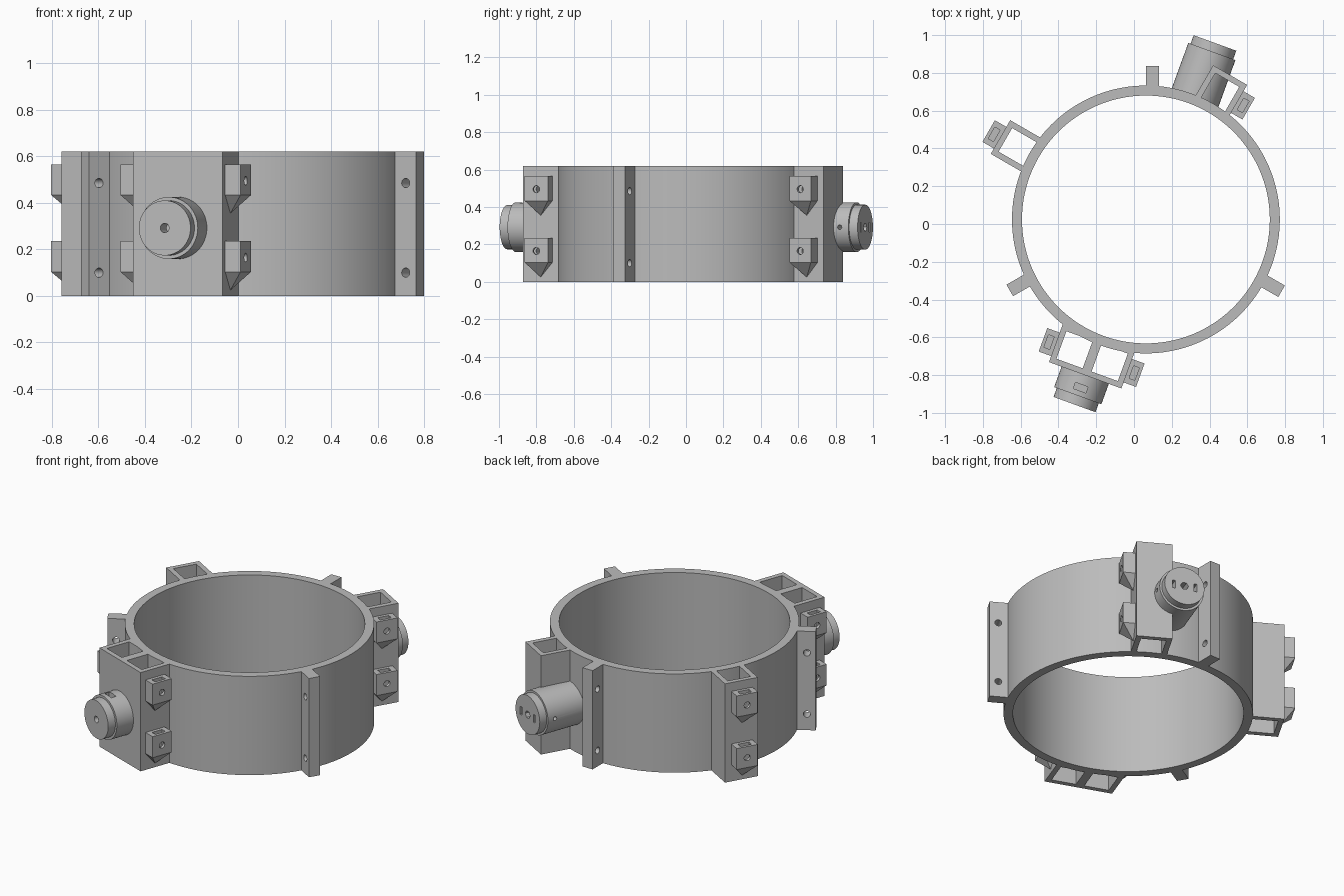
import bpy, bmesh
from math import radians
from mathutils import Matrix, Vector

if "Cube" in bpy.data.objects:
    bpy.data.objects.remove(bpy.data.objects["Cube"])

HEIGHT = 0.62
CENTRE = Vector((0.063, 0.024, 0))
RING_IN, RING_OUT = 0.656, 0.709

grey = bpy.data.materials.new("plain grey")
grey.use_nodes = True
colour = (0.5, 0.5, 0.5, 1)
grey.diffuse_color = colour
grey.node_tree.nodes["Principled BSDF"].inputs["Base Color"].default_value = colour


def frame(angle):
    """Local x points away from the ring axis, local y runs along the ring."""
    return Matrix.Translation(CENTRE) @ Matrix.Rotation(radians(angle), 4, 'Z')


def make(name, bm, matrix):
    bmesh.ops.transform(bm, matrix=matrix, verts=bm.verts)
    bmesh.ops.recalc_face_normals(bm, faces=bm.faces)
    mesh = bpy.data.meshes.new(name)
    bm.to_mesh(mesh)
    bm.free()
    mesh.materials.append(grey)
    obj = bpy.data.objects.new(name, mesh)
    bpy.context.collection.objects.link(obj)
    return obj


def block(name, matrix, x, y, z):
    bm = bmesh.new()
    bmesh.ops.create_cube(bm, size=1)
    for v in bm.verts:
        v.co = [(a + b) / 2 + c * (b - a) for (a, b), c in zip((x, y, z), v.co)]
    return make(name, bm, matrix)


def rod(name, matrix, start, end, radius, sides=64):
    """Cylinder along local x."""
    bm = bmesh.new()
    bmesh.ops.create_cone(bm, cap_ends=True, segments=sides, radius1=radius,
                          radius2=radius, depth=end - start)
    turn = Matrix.Translation(((start + end) / 2, 0, 0)) @ Matrix.Rotation(radians(90), 4, 'Y')
    return make(name, bm, matrix @ turn)


def cut(obj, cutters):
    for c in cutters:
        c.hide_render = True
        mod = obj.modifiers.new("cut", 'BOOLEAN')
        mod.operation = 'DIFFERENCE'
        mod.solver = 'EXACT'
        mod.object = c
    bpy.context.view_layer.update()
    result = bpy.data.meshes.new_from_object(
        obj.evaluated_get(bpy.context.evaluated_depsgraph_get()))
    obj.modifiers.clear()
    obj.data = result
    for c in cutters:
        bpy.data.objects.remove(c)
    finish(obj)


def finish(obj):
    bpy.ops.object.select_all(action='DESELECT')
    obj.select_set(True)
    bpy.context.view_layer.objects.active = obj
    bpy.ops.object.shade_smooth_by_angle(angle=radians(30))


def lathe(name, matrix, profile, sides=64):
    """Spin (x, radius) points about local x; a closed profile is expected."""
    bm = bmesh.new()
    verts = [bm.verts.new((x, 0, r)) for x, r in profile]
    edges = [bm.edges.new((a, b)) for a, b in zip(verts, verts[1:] + verts[:1])]
    bmesh.ops.spin(bm, geom=verts + edges, cent=(0, 0, 0), axis=(1, 0, 0),
                   angle=radians(360), steps=sides, use_merge=True)
    bmesh.ops.remove_doubles(bm, verts=bm.verts, dist=1e-5)
    bmesh.ops.dissolve_degenerate(bm, edges=bm.edges, dist=1e-6)
    return make(name, bm, matrix)


# Main ring
upright = Matrix.Translation(CENTRE) @ Matrix.Rotation(radians(-90), 4, 'Y')
finish(lathe("ring", upright, [(0, RING_IN), (0, RING_OUT),
                               (HEIGHT, RING_OUT), (HEIGHT, RING_IN)], 144))

# Three bolted flanges
for name, angle, y in (("back_flange", 90, (-0.07, 0)),
                       ("left_flange", -30, (-0.005, 0.065)),
                       ("right_flange", 210, (-0.07, 0))):
    m = frame(angle)
    flange = block(name, m, (0.68, 0.812), y, (0, HEIGHT))
    cut(flange, [rod("bolt_cutter", m @ Matrix.Translation((0.762, 0, z))
                     @ Matrix.Rotation(radians(90), 4, 'Z'), -0.2, 0.2, 0.02, 24)
                 for z in (0.1, 0.485)])


# Hollow sockets on the ring
def socket(name, angle, y, cells, bolts):
    """bolts: (x, y, turn) of each lug column, whose holes pass the wall."""
    m = frame(angle)
    body = block(name, m, (0.67, 0.885), y, (0, HEIGHT))
    cutters = [block("cell_cutter", m, (0.7, 0.855), c, (-0.1, HEIGHT + 0.1)) for c in cells]
    for i, (bx, by, turn) in enumerate(bolts):
        for z in (0.0, 0.33):
            lm = m @ Matrix.Translation((bx, by, z)) @ Matrix.Rotation(radians(turn), 4, 'Z')
            cutters.append(rod("bolt_cutter", lm @ Matrix.Translation((0, 0, 0.165)),
                               -0.06, 0.1, 0.019, 24))
            lug(f"{name}_lug", lm)
    cut(body, cutters)


def lug(name, m):
    """Bolt lug with a nut slot in its top and a pointed underside."""
    bm = bmesh.new()
    half, top, low, tip = 0.066, 0.235, 0.103, 0.025
    for x in (0, 0.07):
        for y in (-half, half):
            for z in (low, top):
                bm.verts.new((x, y, z))
    bm.verts.new((0, 0, tip))
    bmesh.ops.convex_hull(bm, input=bm.verts)
    bmesh.ops.dissolve_limit(bm, angle_limit=0.01, verts=bm.verts, edges=bm.edges)
    obj = make(name, bm, m)
    cut(obj, [block("nut_cutter", m, (0.02, 0.052), (-0.035, 0.035), (0.13, 0.3)),
              rod("bolt_cutter", m @ Matrix.Translation((0, 0, 0.165)), -0.06, 0.1, 0.019, 24)])


socket("front_socket", -110, (-0.224, 0.184), ((-0.193, -0.045), (0.005, 0.153)),
       ((0.785, 0.184, 90), (0.785, -0.224, -90)))
socket("back_socket", 60, (-0.108, 0.1), ((-0.077, 0.069),),
       ((0.78, -0.108, -90),))
socket("right_socket", 150, (-0.096, 0.11), ((-0.065, 0.079),),
       ((0.885, 0.011, 0),))

# Stepped round bosses
KNOB_Z = 0.292
fm = frame(-110) @ Matrix.Translation((0, -0.02, KNOB_Z))
front = lathe("front_boss", fm, [(0.87, 0), (0.87, 0.133), (1.0, 0.133),
                                 (1.0, 0.118), (1.05, 0.118), (1.05, 0)])
cut(front, [rod("bolt_cutter", fm, 0.89, 1.1, 0.02, 24),
            block("nut_cutter", fm, (0.938, 0.972), (-0.035, 0.035), (-0.035, 0.2))])

bm_ = frame(70) @ Matrix.Translation((0, -0.024, KNOB_Z))
back = lathe("back_boss", bm_, [(0.675, 0), (0.675, 0.133), (0.955, 0.133),
                                (0.955, 0.12), (1.003, 0.12), (1.003, 0)])
pin = bm_ @ Matrix.Translation((0.906, 0, 0)) @ Matrix.Rotation(radians(90), 4, 'Z')
cut(back, [rod("centre_cutter", bm_, 0.93, 1.1, 0.024, 6),
           rod("pin_cutter", pin, -0.2, 0.2, 0.012, 20)]
    + [block("slot_cutter", bm_, (0.95, 1.1), (s * 0.065 - 0.009, s * 0.065 + 0.009),
             (-0.025, 0.025)) for s in (-1, 1)])
